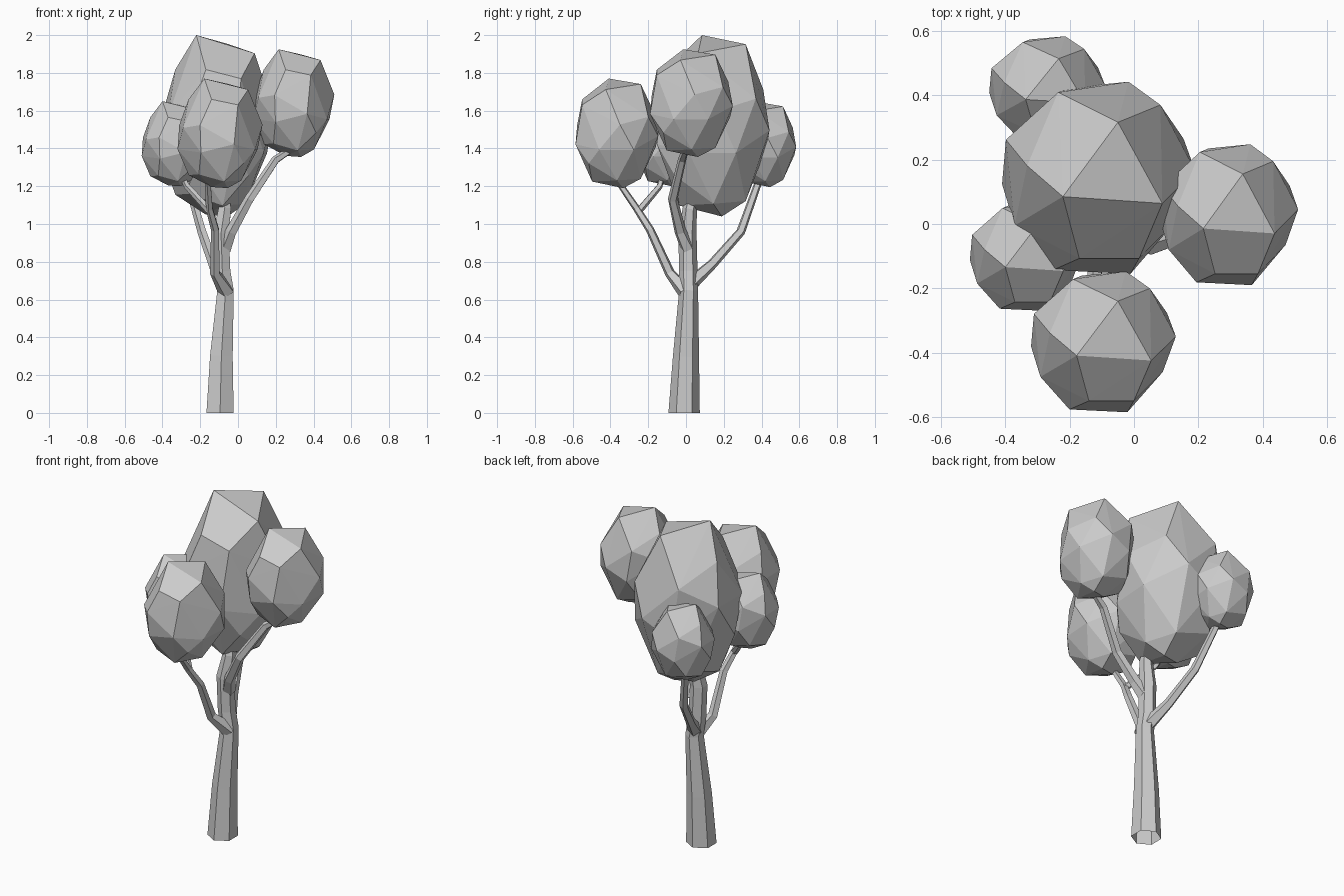
import bpy, bmesh, math
from mathutils import Vector

cube = bpy.data.objects.get("Cube")
if cube:
    bpy.data.objects.remove(cube, do_unlink=True)

grey = bpy.data.materials.new("plain_grey")
grey.use_nodes = True
COLOUR = (0.6, 0.6, 0.6, 1)
grey.diffuse_color = COLOUR
grey.node_tree.nodes["Principled BSDF"].inputs["Base Color"].default_value = COLOUR
UP = Vector((0, 0, 1))


def add_object(name, bm):
    bmesh.ops.recalc_face_normals(bm, faces=bm.faces)
    mesh = bpy.data.meshes.new(name)
    bm.to_mesh(mesh)
    bm.free()
    mesh.materials.append(grey)
    obj = bpy.data.objects.new(name, mesh)
    bpy.context.collection.objects.link(obj)
    return obj


def limb(name, path, radii, sides):
    """Tapered tube of flat sides along a path, open at its lower end."""
    bm = bmesh.new()
    points = [Vector(p) for p in path]
    rings = []
    for i, (p, r) in enumerate(zip(points, radii)):
        along = points[min(i + 1, len(points) - 1)] - points[max(i - 1, 0)]
        turn = UP.rotation_difference(UP if p.z == 0 else along.normalized())
        ring = []
        for k in range(sides):
            a = math.tau * (k + 0.5) / sides
            ring.append(bm.verts.new(p + turn @ Vector((r * math.cos(a), r * math.sin(a), 0))))
        rings.append(ring)
    for low, high in zip(rings, rings[1:]):
        for k in range(sides):
            n = (k + 1) % sides
            bm.faces.new((low[k], low[n], high[n], high[k]))
    bm.faces.new(rings[-1])
    add_object(name, bm)


# Faceted clump shape shared by all the foliage, wrapped around a few corners
CLUMP = [
    (-.37, -.2, 1), (.66, -.27, .8), (.2, .57, .9),
    (-.74, .12, .62), (-.2, -.84, .62), (.42, -.84, .52), (-.42, .88, .4),
    (.64, .75, .3), (1, .07, .16), (-.47, -.96, .15), (-.96, .39, .15),
    (.31, .99, -.05), (-.87, -.5, .1), (.33, -1, -.2), (-1, -.07, -.29),
    (.82, -.43, -.3), (.88, .4, -.3), (-.3, .93, -.25), (-.45, -.9, -.35),
    (-.74, .05, -.76), (.5, 0, -.86), (-.2, .05, -.98), (.1, -.6, -.88),
    (.25, .57, -.83), (-.5, .6, -.68), (-.5, -.5, -.75), (.55, -.68, -.55),
    (.18, .15, -1),
]


def foliage(name, centre, size):
    bm = bmesh.new()
    for p in CLUMP:
        bm.verts.new([c + s * v for c, s, v in zip(centre, size, p)])
    bmesh.ops.convex_hull(bm, input=bm.verts)
    add_object(name, bm)


foliage("foliage_crown", (-.11, .145, 1.52), (.3, .3, .48))
foliage("foliage_front", (-.095, -.365, 1.48), (.225, .22, .29))
foliage("foliage_left", (.295, .03, 1.64), (.215, .22, .285))
foliage("foliage_right", (-.335, -.1, 1.425), (.175, .17, .225))
foliage("foliage_back", (-.27, .42, 1.42), (.18, .165, .225))

# Trunk
limb("trunk",
     [(-.095, -.01, 0), (-.088, 0, .3), (-.066, .014, .65), (-.083, .012, .75),
      (-.09, .008, .95), (-.07, .02, 1.08), (-.09, .06, 1.25)],
     [.083, .069, .05, .049, .048, .038, .03], 6)

# Branches
limb("branch_front",
     [(-.06, 0, .64), (-.12, -.085, .74), (-.12, -.19, .97), (-.15, -.26, 1.08), (-.16, -.37, 1.24)],
     [.045, .028, .023, .02, .016], 5)
limb("branch_right",
     [(-.15, -.25, 1.07), (-.27, -.14, 1.2), (-.31, -.12, 1.28)],
     [.02, .017, .014], 5)
limb("branch_back",
     [(-.08, .03, .69), (-.13, .14, .79), (-.19, .29, .96), (-.27, .39, 1.24)],
     [.04, .028, .025, .02], 5)
limb("branch_left",
     [(-.07, .01, .87), (-.035, -.03, .96), (.06, -.07, 1.13), (.2, -.02, 1.34), (.29, 0, 1.4)],
     [.04, .032, .027, .023, .018], 5)
